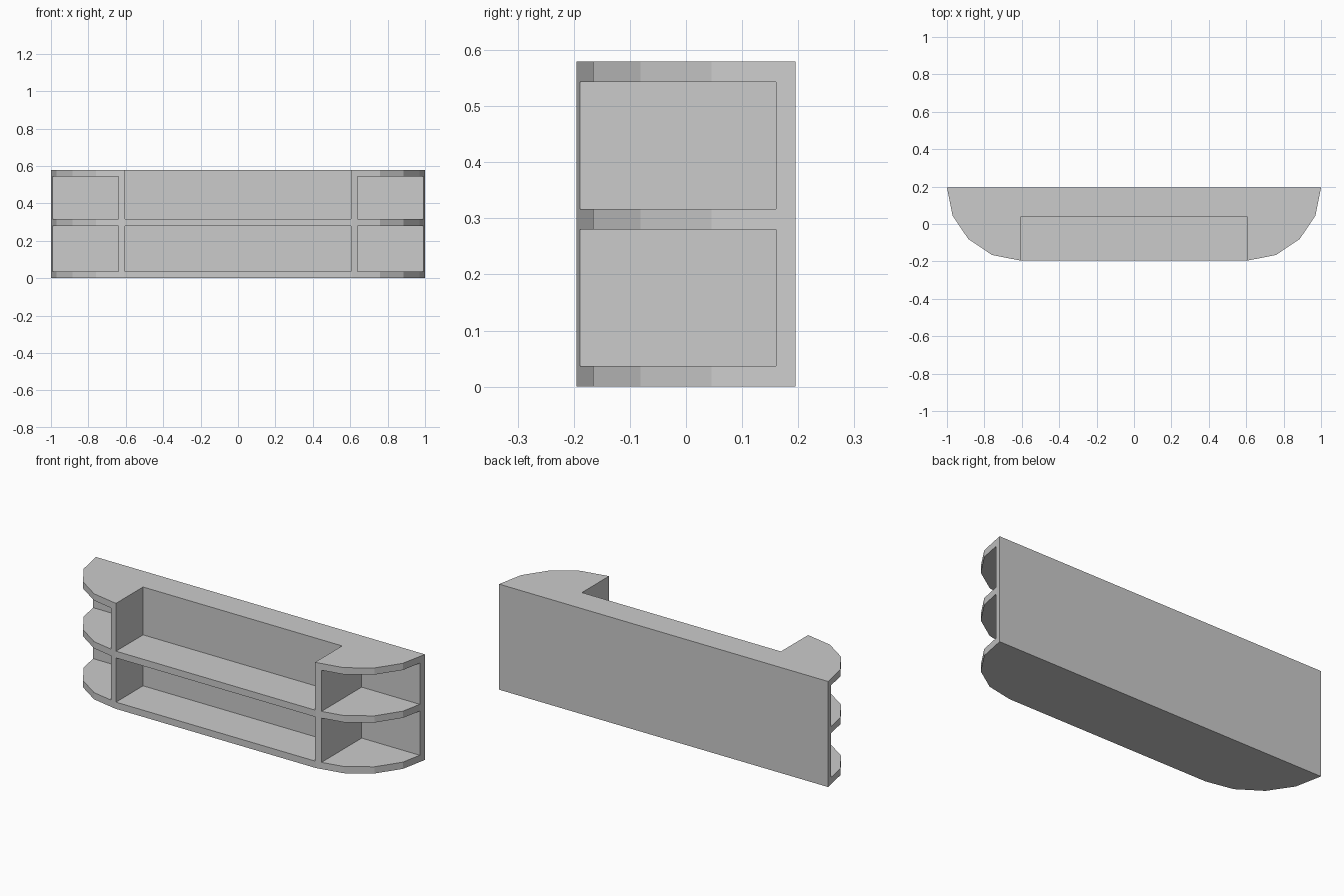
import bpy, bmesh, math

if "Cube" in bpy.data.objects:
    bpy.data.objects.remove(bpy.data.objects["Cube"])

H, R, CX, BACK = 0.58, 0.39, 0.61, 0.195


def make_object(name, bm):
    bmesh.ops.recalc_face_normals(bm, faces=bm.faces)
    me = bpy.data.meshes.new(name)
    bm.to_mesh(me)
    bm.free()
    ob = bpy.data.objects.new(name, me)
    bpy.context.collection.objects.link(ob)
    return ob


def add_box(bm, x0, x1, y0, y1, z0, z1):
    verts = bmesh.ops.create_cube(bm, size=1)["verts"]
    for v in verts:
        v.co.x = x0 if v.co.x < 0 else x1
        v.co.y = y0 if v.co.y < 0 else y1
        v.co.z = z0 if v.co.z < 0 else z1


# Body: plan outline with a four-sided quarter arc at each end
arc = [(CX + R * math.cos(i * math.pi / 8), BACK - R * math.sin(i * math.pi / 8))
       for i in range(5)]
outline = arc + [(-x, y) for x, y in reversed(arc)]
bm = bmesh.new()
base = bm.faces.new([bm.verts.new((x, y, 0)) for x, y in outline])
ext = bmesh.ops.extrude_face_region(bm, geom=[base])["geom"]
bmesh.ops.translate(bm, vec=(0, 0, H),
                    verts=[v for v in ext if isinstance(v, bmesh.types.BMVert)])
body = make_object("shelf_counter", bm)

# Recesses: corner compartments at both ends, plus two central bays
bm = bmesh.new()
for z0, z1 in ((0.037, 0.28), (0.317, 0.543)):
    add_box(bm, 0.64, 1.2, -0.4, 0.16, z0, z1)
    add_box(bm, -1.2, -0.64, -0.4, 0.16, z0, z1)
for z0, z1 in ((0.037, 0.28), (0.317, 0.8)):   # upper bay is open at the top
    add_box(bm, -0.605, 0.605, -0.4, 0.04, z0, z1)
cutter = make_object("recess_cutter", bm)
cutter.hide_render = True

# Carve the recesses and discard the cutter
mod = body.modifiers.new("recesses", "BOOLEAN")
mod.operation = "DIFFERENCE"
mod.solver = "EXACT"
mod.object = cutter
bpy.context.view_layer.objects.active = body
body.select_set(True)
bpy.ops.object.modifier_apply(modifier=mod.name)
bpy.data.objects.remove(cutter, do_unlink=True)
